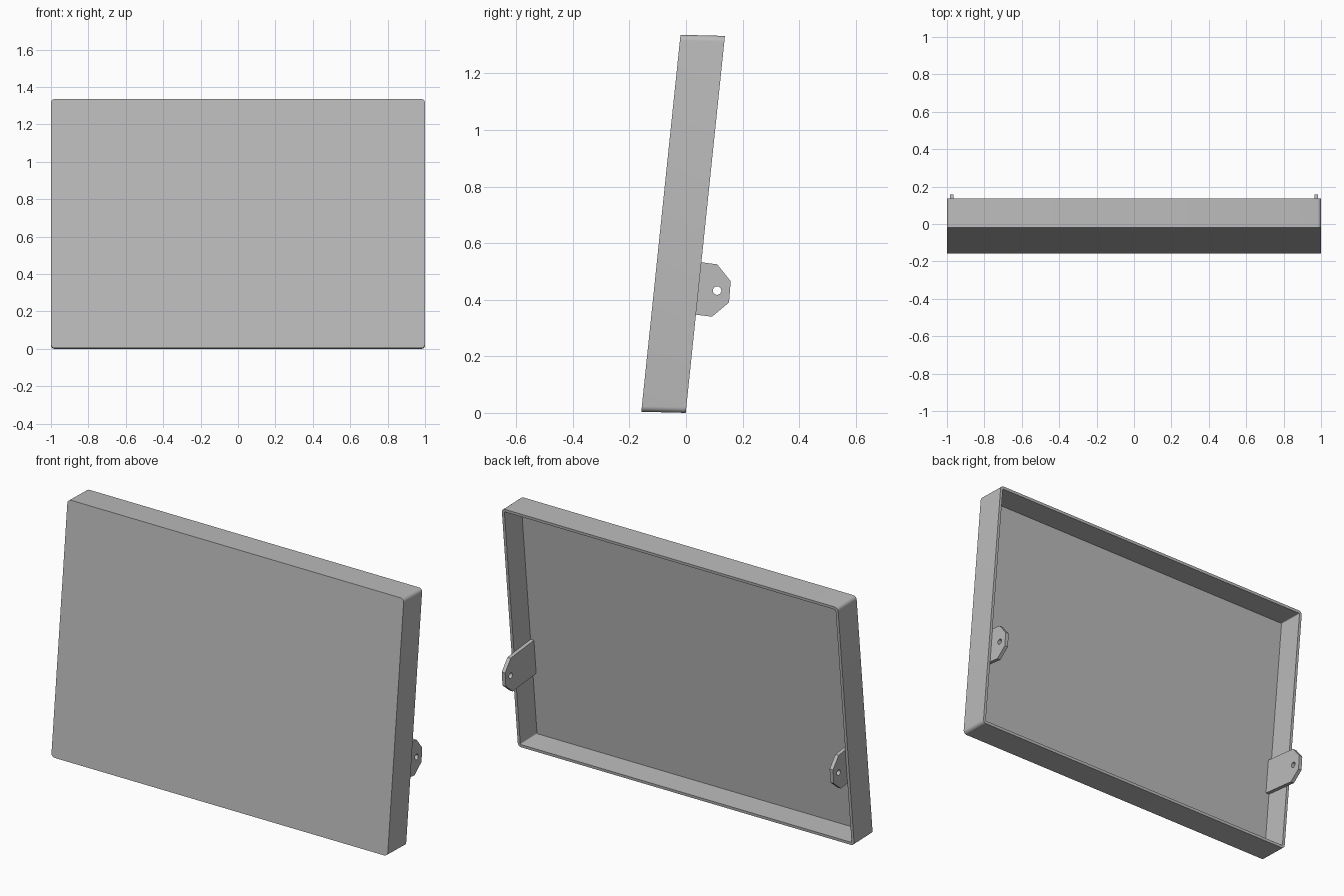
import bpy
import bmesh
from math import sin, cos, pi, radians

HEIGHT, DEPTH = 1.332, 0.157
WALL, RADIUS = 0.015, 0.02
LEAN = 0.104  # backward lean per unit of height

cube = bpy.data.objects.get("Cube")
if cube:
    bpy.data.objects.remove(cube, do_unlink=True)

grey = bpy.data.materials.new("light grey")
grey.use_nodes = True
colour = (0.5, 0.5, 0.5, 1)
grey.diffuse_color = colour
grey.node_tree.nodes["Principled BSDF"].inputs["Base Color"].default_value = colour


def finish(bm, name):
    bmesh.ops.recalc_face_normals(bm, faces=bm.faces)
    mesh = bpy.data.meshes.new(name)
    bm.to_mesh(mesh)
    bm.free()
    obj = bpy.data.objects.new(name, mesh)
    bpy.context.collection.objects.link(obj)
    mesh.materials.append(grey)
    bpy.ops.object.select_all(action="DESELECT")
    obj.select_set(True)
    bpy.context.view_layer.objects.active = obj
    bpy.ops.object.shade_smooth_by_angle(angle=radians(30))
    return obj


def bridge(bm, a, b):
    for i in range(len(a)):
        j = (i + 1) % len(a)
        bm.faces.new((a[i], a[j], b[j], b[i]))


def rounded_loop(bm, inset, depth, steps=6):
    """Leaning rounded rectangle at a given depth behind the front."""
    r = RADIUS - inset
    verts = []
    for k, (sx, sz) in enumerate(((1, 1), (-1, 1), (-1, -1), (1, -1))):
        for i in range(steps + 1):
            a = (k + i / steps) * pi / 2
            x = sx * (1 - RADIUS) + r * cos(a)
            s = HEIGHT / 2 + sz * (HEIGHT / 2 - RADIUS) + r * sin(a)
            verts.append(bm.verts.new((x, depth - 0.158 + LEAN * s,
                                       s + 0.004 - 0.025 * depth)))
    return verts


# Leaning tray, closed at the front and open at the back
bm = bmesh.new()
loops = [rounded_loop(bm, inset, depth) for inset, depth in
         ((0, 0), (0, DEPTH), (WALL, DEPTH), (WALL, WALL))]
for a, b in zip(loops, loops[1:]):
    bridge(bm, a, b)
bm.faces.new(loops[0])
bm.faces.new(loops[-1])
finish(bm, "panel_tray")

# Mounting tabs with a pivot hole, on the inner side walls
PROFILE = [(-0.092, 0.547), (0.055, 0.532), (0.11, 0.525), (0.158, 0.465),
           (0.152, 0.39), (0.092, 0.34), (0.035, 0.347), (-0.111, 0.362)]
HOLE = [(0.11 + 0.015 * cos(i * pi / 8), 0.432 + 0.015 * sin(i * pi / 8))
        for i in range(16)]


def add_tab(name, side):
    bm = bmesh.new()
    edges = []
    for pts in (PROFILE, HOLE):
        vs = [bm.verts.new((side * 0.985, y, z)) for y, z in pts]
        edges += [bm.edges.new((vs[i - 1], vs[i])) for i in range(len(vs))]
    bmesh.ops.triangle_fill(bm, edges=edges, use_beauty=True)
    geom = bmesh.ops.extrude_face_region(bm, geom=bm.faces[:])["geom"]
    moved = [g for g in geom if isinstance(g, bmesh.types.BMVert)]
    bmesh.ops.translate(bm, verts=moved, vec=(-side * 0.02, 0, 0))
    # Restore the outer cap if the extrusion consumed it
    open_edges = [e for e in bm.edges if e.is_boundary]
    if open_edges:
        bmesh.ops.triangle_fill(bm, edges=open_edges, use_beauty=True)
    finish(bm, name)


add_tab("left_mounting_tab", 1)
add_tab("right_mounting_tab", -1)
